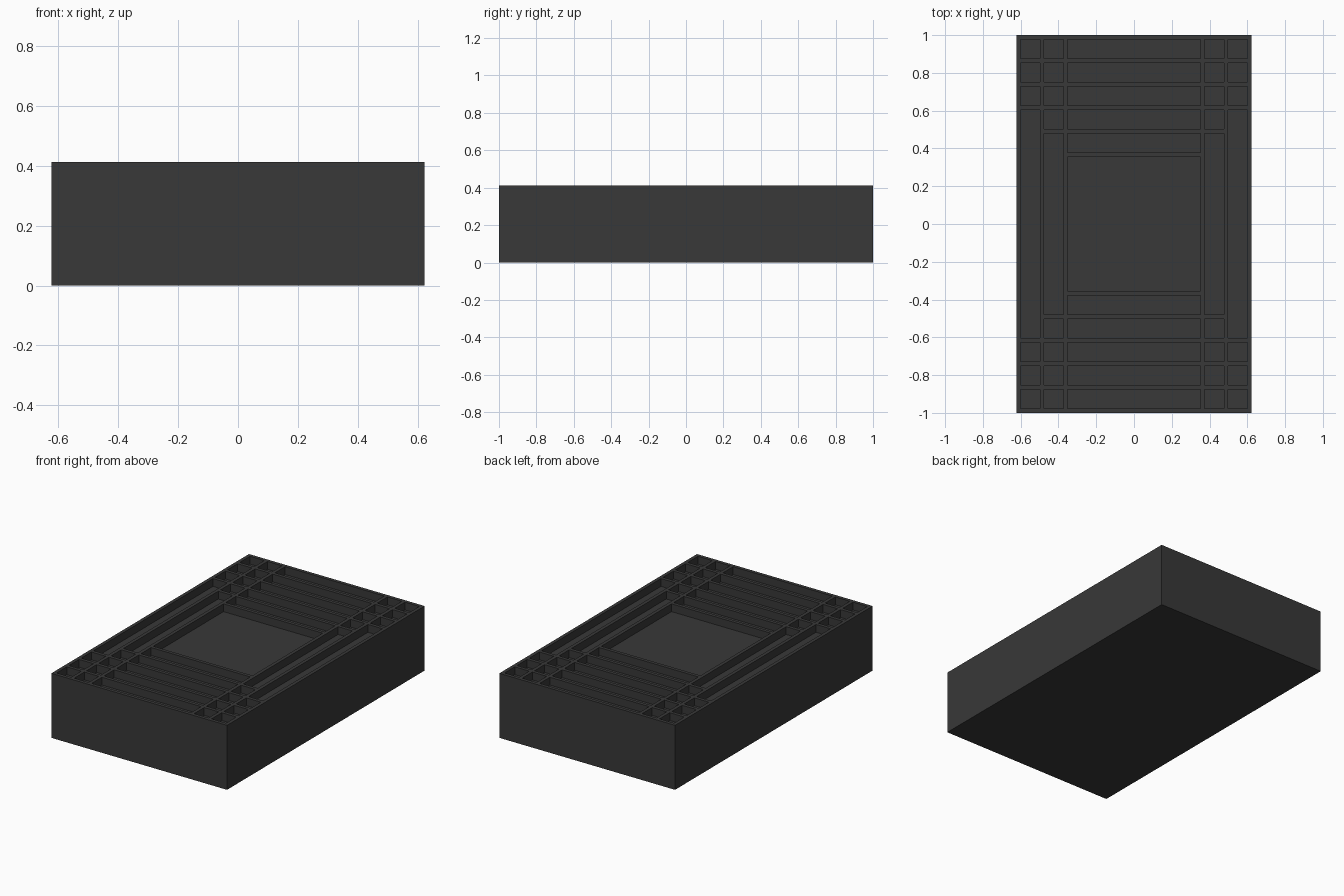
import bpy, bmesh
from mathutils import Matrix

if "Cube" in bpy.data.objects:
    bpy.data.objects.remove(bpy.data.objects["Cube"])

W, L, H = 1.245, 2.0, 0.413      # outer block
DEPTH = 0.05                     # pocket depth
WALL, CELL = 0.0222, 0.1023      # wall thickness, small pocket width
PITCH = WALL + CELL


def add_box(bm, x0, x1, y0, y1, z0, z1):
    m = Matrix.Translation(((x0 + x1) / 2, (y0 + y1) / 2, (z0 + z1) / 2))
    m = m @ Matrix.Diagonal((x1 - x0, y1 - y0, z1 - z0, 1))
    bmesh.ops.create_cube(bm, size=1, matrix=m)


def to_object(bm, name):
    me = bpy.data.meshes.new(name)
    bm.to_mesh(me)
    bm.free()
    ob = bpy.data.objects.new(name, me)
    bpy.context.collection.objects.link(ob)
    return ob


# Solid tray block
bm = bmesh.new()
add_box(bm, -W / 2, W / 2, -L / 2, L / 2, 0, H)
tray = to_object(bm, "tray")
mat = bpy.data.materials.new("dark_grey")
mat.diffuse_color = (0.04, 0.04, 0.04, 1)
mat.use_nodes = True
mat.node_tree.nodes["Principled BSDF"].inputs["Base Color"].default_value = mat.diffuse_color
tray.data.materials.append(mat)

# Pockets: each column has some end rows, then one long middle pocket
bm = bmesh.new()
outer = W / 2 - WALL
inner = outer - PITCH
half_mid = inner - PITCH
columns = [(-half_mid, half_mid, 5)]
for hi, rows in ((outer, 3), (inner, 4)):
    columns += [(hi - CELL, hi, rows), (-hi, CELL - hi, rows)]

for x0, x1, rows in columns:
    for i in range(rows):
        top = L / 2 - WALL - i * PITCH
        add_box(bm, x0, x1, top - CELL, top, H - DEPTH, H + 0.1)
        add_box(bm, x0, x1, -top, CELL - top, H - DEPTH, H + 0.1)
    end = L / 2 - WALL - rows * PITCH
    add_box(bm, x0, x1, -end, end, H - DEPTH, H + 0.1)
cutter = to_object(bm, "pocket_cutter")
cutter.hide_render = True

# Cut the pockets and bake the result
mod = tray.modifiers.new("pockets", 'BOOLEAN')
mod.operation = 'DIFFERENCE'
mod.solver = 'EXACT'
mod.object = cutter
bpy.context.view_layer.objects.active = tray
bpy.ops.object.modifier_apply(modifier=mod.name)
bpy.data.objects.remove(cutter)
